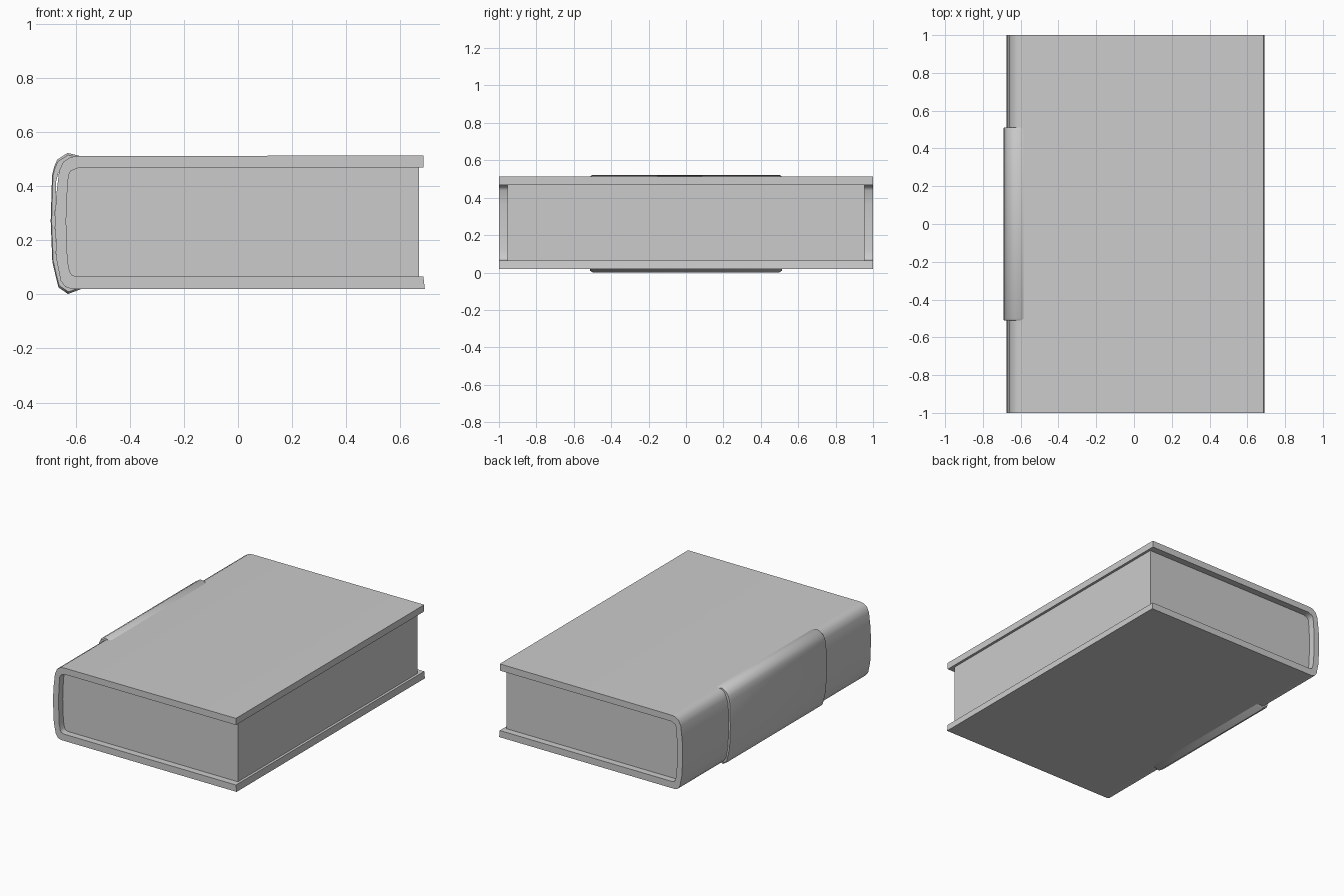
import bpy, bmesh

if "Cube" in bpy.data.objects:
    bpy.data.objects.remove(bpy.data.objects["Cube"])

# Profiles in (x, z), running from top fore-edge round the spine to bottom
COVER = [(0.685, 0.513), (-0.59, 0.51), (-0.618, 0.507), (-0.645, 0.49), (-0.661, 0.455),
         (-0.672, 0.36), (-0.676, 0.27), (-0.67, 0.125), (-0.655, 0.05), (-0.638, 0.027),
         (-0.615, 0.02), (-0.58, 0.02), (0.69, 0.02)]
INNER = [(0.685, 0.468), (-0.585, 0.468), (-0.60, 0.463), (-0.617, 0.456), (-0.626, 0.44),
         (-0.632, 0.36), (-0.635, 0.27), (-0.63, 0.125), (-0.622, 0.085), (-0.615, 0.072),
         (-0.60, 0.066), (-0.58, 0.065), (0.685, 0.065)]
BAND = [(-0.585, 0.511), (-0.63, 0.522), (-0.668, 0.497), (-0.679, 0.472), (-0.687, 0.44),
        (-0.692, 0.27), (-0.686, 0.12), (-0.672, 0.06), (-0.663, 0.025), (-0.628, 0.001),
        (-0.58, 0.019)]


def finish(name, bm):
    bmesh.ops.recalc_face_normals(bm, faces=bm.faces)
    me = bpy.data.meshes.new(name)
    bm.to_mesh(me)
    bm.free()
    ob = bpy.data.objects.new(name, me)
    bpy.context.collection.objects.link(ob)
    bpy.ops.object.select_all(action='DESELECT')
    ob.select_set(True)
    bpy.context.view_layer.objects.active = ob
    bpy.ops.object.shade_smooth_by_angle(angle=0.7)
    return ob


def row(bm, profile, y):
    return [bm.verts.new((x, y, z)) for x, z in profile]


def bridge(bm, a, b):
    for i in range(len(a) - 1):
        bm.faces.new((a[i], a[i + 1], b[i + 1], b[i]))


# Wraparound cover: both boards and the rounded spine
bm = bmesh.new()
rows = [row(bm, p, y) for p, y in ((COVER, -1), (COVER, 1), (INNER, 1), (INNER, -1))]
for i in range(4):
    bridge(bm, rows[i], rows[(i + 1) % 4])
for k in (0, -1):
    bm.faces.new([r[k] for r in rows])
finish("cover", bm)

# Page block, filling the cover and set back from its edges
page_profile = [(0.668, 0.468)] + INNER[1:-1] + [(0.668, 0.065)]
bm = bmesh.new()
front, back = row(bm, page_profile, -0.955), row(bm, page_profile, 0.955)
bridge(bm, front + front[:1], back + back[:1])
bm.faces.new(front)
bm.faces.new(back)
finish("page_block", bm)

# Raised spine band with softened ends that sink into the cover
cx, cz = -0.58, 0.265
def shrunk(s):
    return [(cx + (x - cx) * s, cz + (z - cz) * s) for x, z in BAND]

bm = bmesh.new()
half = [(shrunk(0.86), -0.512), (shrunk(0.97), -0.512), (BAND, -0.5)]
rows = [row(bm, p, y) for p, y in half + [(p, -y) for p, y in reversed(half)]]
for a, b in zip(rows, rows[1:]):
    bridge(bm, a, b)
finish("spine_band", bm)
